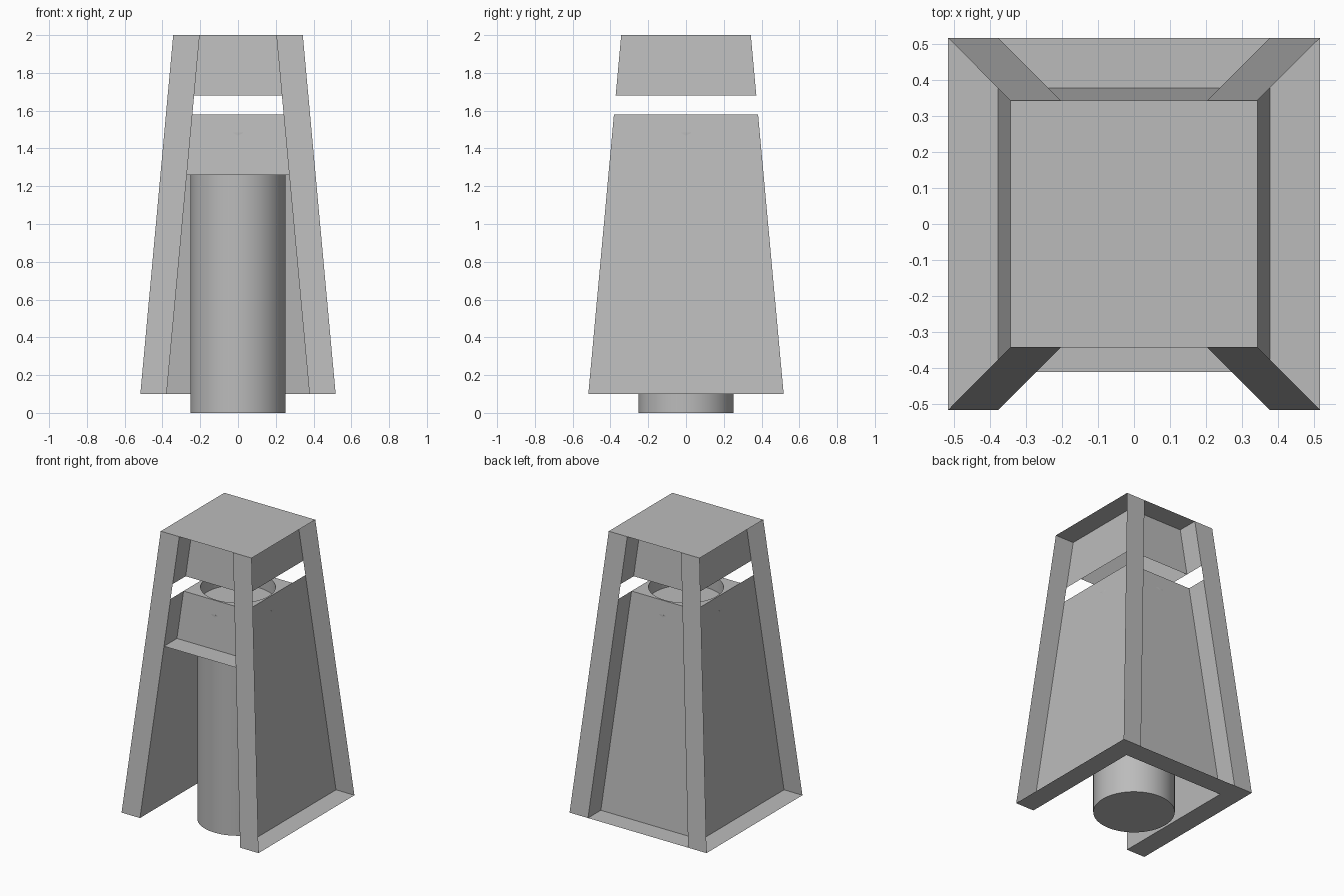
import bpy, bmesh, math

if "Cube" in bpy.data.objects:
    bpy.data.objects.remove(bpy.data.objects["Cube"], do_unlink=True)

grey = bpy.data.materials.new("plain grey")
grey.use_nodes = True
COLOUR = (0.5, 0.5, 0.5, 1)
grey.diffuse_color = COLOUR
grey.node_tree.nodes["Principled BSDF"].inputs["Base Color"].default_value = COLOUR

# Heights that the parts share
BASE, TOP = 0.1, 2.0
DOOR, SILL, LINTEL = 1.26, 1.58, 1.68
BURNER = 1.485
SIDES = 64


def outer(z):
    """Half width of the outer shell at a height."""
    return 0.517 + (0.343 - 0.517) * (z - BASE) / (TOP - BASE)


def inner(z):
    """Half width of the recessed panels at a height."""
    return 0.378 + (0.203 - 0.378) * (z - BASE) / (TOP - BASE)


def build(name, faces, smooth=False):
    """Make an object from a list of faces given as corner lists."""
    bm = bmesh.new()
    for corners in faces:
        bm.faces.new([bm.verts.new(c) for c in corners])
    bmesh.ops.remove_doubles(bm, verts=bm.verts, dist=1e-5)
    mesh = bpy.data.meshes.new(name)
    bm.to_mesh(mesh)
    bm.free()
    mesh.materials.append(grey)
    obj = bpy.data.objects.new(name, mesh)
    bpy.context.collection.objects.link(obj)
    if smooth:
        bpy.context.view_layer.objects.active = obj
        obj.select_set(True)
        bpy.ops.object.shade_smooth_by_angle()
        obj.select_set(False)
    return obj


def flat(x0, x1, y0, y1, z):
    return [(x0, y0, z), (x1, y0, z), (x1, y1, z), (x0, y1, z)]


def cross_panel(name, sign, z0, z1):
    """Sloping recessed panel on the front (-1) or back (+1)."""
    a, b = inner(z0), inner(z1)
    quad = [(-a, sign * a, z0), (a, sign * a, z0), (b, sign * b, z1), (-b, sign * b, z1)]
    build(name, [quad if sign < 0 else quad[::-1]])


def side_panel(name, sign, z0, z1):
    """Sloping recessed panel running between the front and back legs."""
    quad = [(sign * inner(z), sign * s * outer(z), z)
            for z, s in ((z0, -1), (z0, 1), (z1, 1), (z1, -1))]
    build(name, [quad])


def ring(radius, z, square=False):
    points = []
    for i in range(SIDES):
        a = 2 * math.pi * i / SIDES
        c, s = math.cos(a), math.sin(a)
        r = radius / max(abs(c), abs(s)) if square else radius
        points.append((r * c, r * s, z))
    return points


def skin(low, high):
    return [[low[i], low[(i + 1) % SIDES], high[(i + 1) % SIDES], high[i]]
            for i in range(SIDES)]


# Legs: thin sloping strips at the four corners
for end, ys in (("front", -1), ("back", 1)):
    for side, xs in (("left", 1), ("right", -1)):
        quad = [(xs * w, ys * outer(z), z) for w, z in
                ((inner(BASE), BASE), (outer(BASE), BASE), (outer(TOP), TOP), (inner(TOP), TOP))]
        build(f"{end}_{side}_leg", [quad if xs * ys < 0 else quad[::-1]])

# Recessed panels below and above the open slot
for side, xs in (("left", 1), ("right", -1)):
    side_panel(side + "_panel", xs, BASE, SILL)
    side_panel(side + "_upper_panel", xs, LINTEL, TOP)
for end, ys, low in (("front", -1, DOOR), ("back", 1, BASE)):
    cross_panel(end + "_panel", ys, low, SILL)
    cross_panel(end + "_upper_panel", ys, LINTEL, TOP)

# Lid
build("lid", [flat(-outer(TOP), outer(TOP), -outer(TOP), outer(TOP), TOP)])

# Ledges closing the recesses at the bottom
o, i = outer(BASE), inner(BASE)
build("left_ledge", [flat(i, o, -o, o, BASE)])
build("right_ledge", [flat(-o, -i, -o, o, BASE)])
build("back_ledge", [flat(-i, i, i, o, BASE)])
build("front_ledge", [flat(-inner(DOOR), inner(DOOR), -outer(DOOR), -inner(DOOR), DOOR)])

# Deck with a round opening and its well
rim = ring(0.232, SILL)
build("deck", skin(ring(inner(SILL), SILL, square=True), rim))
build("well", skin(rim, ring(0.232, BURNER)), smooth=True)

# Gas cylinder standing on the ground
bottom, top = ring(0.252, 0), ring(0.252, BURNER)
build("cylinder", skin(bottom, top) + [bottom[::-1], top], smooth=True)
